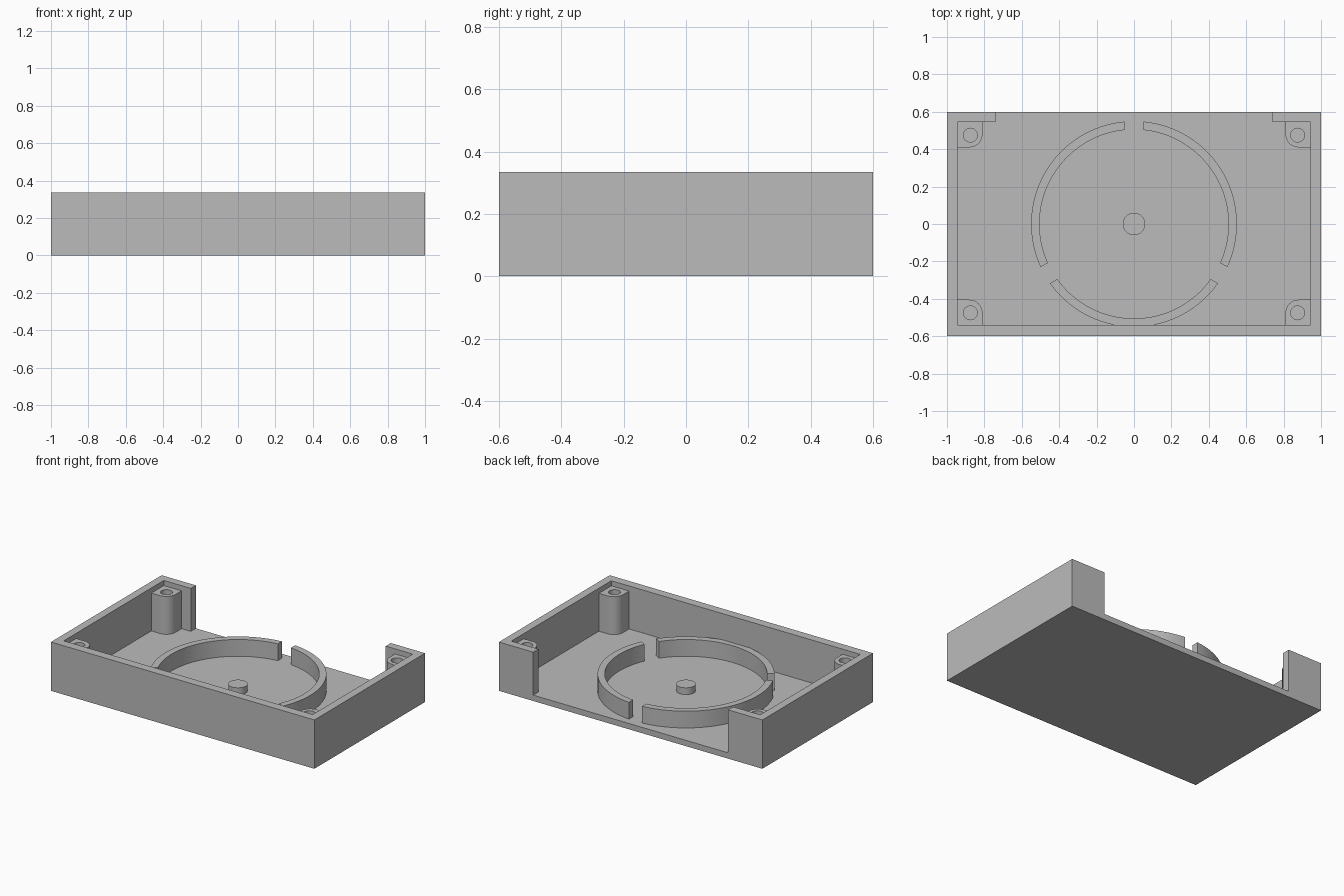
import bpy, bmesh, math

if "Cube" in bpy.data.objects:
    bpy.data.objects.remove(bpy.data.objects["Cube"])

W, D, H = 1.0, 0.6, 0.335          # half width, half depth, height
FLOOR = 0.04
IX, IY0, IY1 = 0.945, -0.54, 0.545  # inner wall faces
NOTCH = 0.74                        # half width of the rear opening

grey = bpy.data.materials.new("grey plastic")
grey.diffuse_color = (0.5, 0.5, 0.5, 1)
grey.use_nodes = True
grey.node_tree.nodes["Principled BSDF"].inputs["Base Color"].default_value = grey.diffuse_color


def prism(name, outline, z0, z1):
    """Solid made by raising a closed outline from z0 to z1."""
    bm = bmesh.new()
    base = bm.faces.new([bm.verts.new((x, y, z0)) for x, y in outline])
    top = bmesh.ops.extrude_face_region(bm, geom=[base], use_keep_orig=True)
    for v in top["geom"]:
        if isinstance(v, bmesh.types.BMVert):
            v.co.z = z1
    bmesh.ops.recalc_face_normals(bm, faces=bm.faces)
    mesh = bpy.data.meshes.new(name)
    bm.to_mesh(mesh)
    bm.free()
    mesh.materials.append(grey)
    obj = bpy.data.objects.new(name, mesh)
    bpy.context.collection.objects.link(obj)
    return obj


def activate(obj):
    bpy.ops.object.select_all(action='DESELECT')
    obj.select_set(True)
    bpy.context.view_layer.objects.active = obj


def cut(obj, cutter):
    activate(obj)
    mod = obj.modifiers.new("cut", 'BOOLEAN')
    mod.operation, mod.solver, mod.object = 'DIFFERENCE', 'EXACT', cutter
    bpy.ops.object.modifier_apply(modifier=mod.name)
    bpy.data.objects.remove(cutter)


def smooth(obj):
    activate(obj)
    bpy.ops.object.shade_smooth_by_angle(angle=math.radians(30))


def arc(cx, cy, r, a0, a1, n):
    return [(cx + r * math.cos(a0 + (a1 - a0) * i / n),
             cy + r * math.sin(a0 + (a1 - a0) * i / n)) for i in range(n + 1)]


def circle(cx, cy, r, n):
    return arc(cx, cy, r, 0, math.tau, n)[:-1]


# Open tray with a wide opening in the rear wall
tray = prism("tray", [(-W, -D), (W, -D), (W, D), (-W, D)], 0, H)
cavity = prism("cavity_cutter", [
    (-IX, IY0), (IX, IY0), (IX, IY1), (NOTCH, IY1),
    (NOTCH, 0.8), (-NOTCH, 0.8), (-NOTCH, IY1), (-IX, IY1)], FLOOR, 0.6)
cut(tray, cavity)

# Corner screw posts, each with one rounded corner and a screw hole
for side, sx in (("left", -1), ("right", 1)):
    for end, sy, wall in (("front", -1, -IY0), ("rear", 1, IY1)):
        inner, r = wall - 0.135, 0.07
        shape = [(IX, wall), (0.81, wall)]
        shape += arc(0.81 + r, inner + r, r, math.pi, 1.5 * math.pi, 12)
        shape += [(IX, inner)]
        post = prism(f"{end}_{side}_screw_post",
                     [(sx * x, sy * y) for x, y in shape], FLOOR, 0.30)
        hole = prism("hole_cutter", circle(sx * 0.875, sy * 0.475, 0.037, 32),
                     FLOOR - 0.02, 0.4)
        cut(post, hole)
        smooth(post)

# Three curved ribs forming a ring with parallel-sided gaps
R0, R1, GAP = 0.505, 0.55, 0.05
for i in range(3):
    a = math.radians(90 + 120 * i)
    b = a + math.radians(120)
    d0, d1 = math.asin(GAP / R0), math.asin(GAP / R1)
    outline = arc(0, 0, R1, a + d1, b - d1, 40) + arc(0, 0, R0, b - d0, a + d0, 40)
    smooth(prism(f"ring_rib_{i + 1}", outline, FLOOR, 0.155))

# Small round peg in the middle
smooth(prism("centre_peg", circle(0, 0, 0.06, 48), FLOOR, 0.087))
